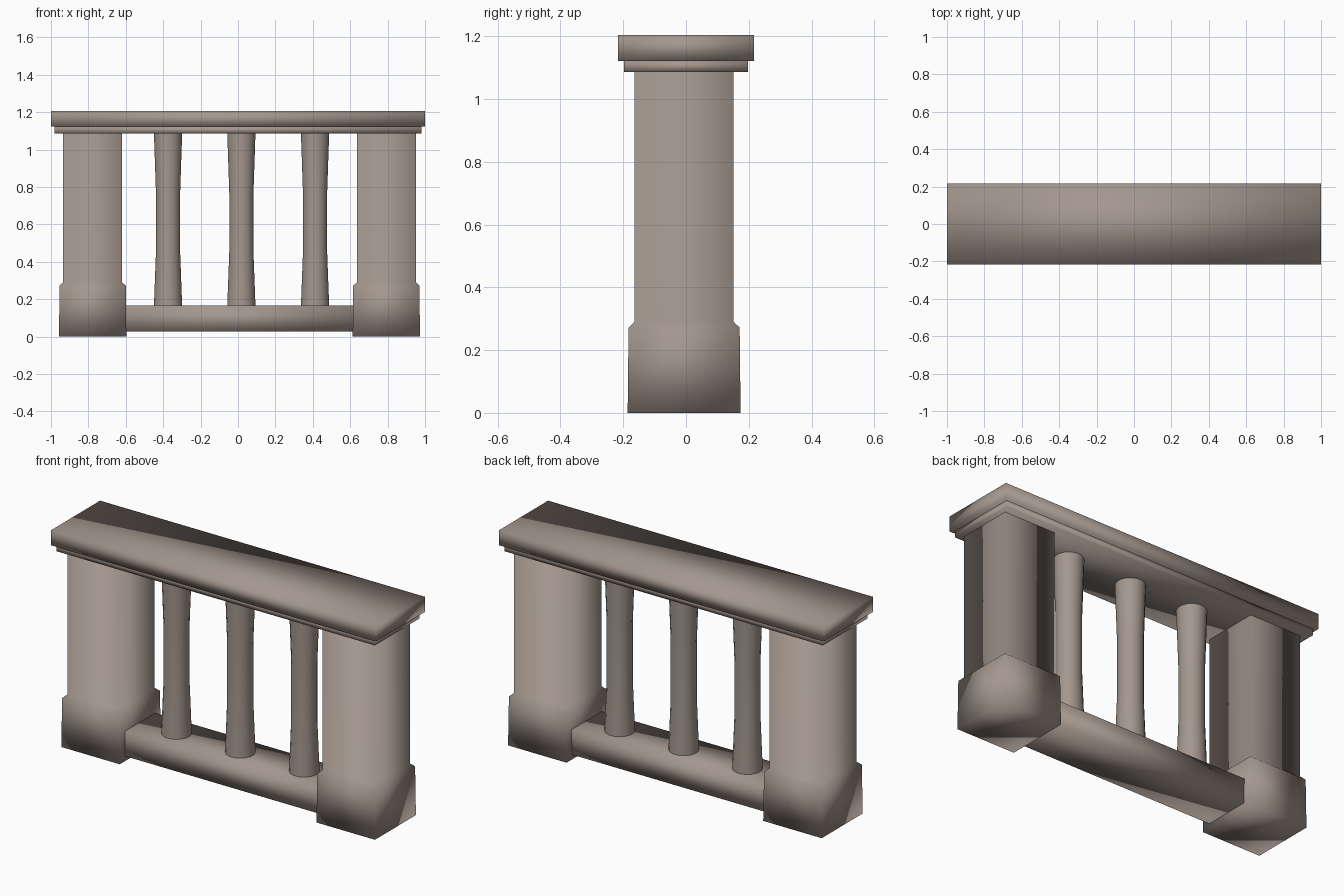
import bpy, bmesh, math

if "Cube" in bpy.data.objects:
    bpy.data.objects.remove(bpy.data.objects["Cube"])

stone = bpy.data.materials.new("warm grey stone")
stone.diffuse_color = (0.37, 0.31, 0.27, 1)
stone.use_nodes = True
stone.node_tree.nodes["Principled BSDF"].inputs["Base Color"].default_value = stone.diffuse_color


def loft(name, cx, cy, rings, sides=4):
    """Stack rings of (z, half_x, half_y); 4 sides gives a box section."""
    bm = bmesh.new()
    k = math.sqrt(2) if sides == 4 else 1
    loops = []
    for z, hx, hy in rings:
        loop = []
        for i in range(sides):
            a = 2 * math.pi * (i + 0.5) / sides
            loop.append(bm.verts.new((cx + k * hx * math.cos(a),
                                      cy + k * hy * math.sin(a), z)))
        loops.append(loop)
    for lo, hi in zip(loops, loops[1:]):
        for i in range(sides):
            j = (i + 1) % sides
            bm.faces.new((lo[i], lo[j], hi[j], hi[i]))
    bm.faces.new(loops[0][::-1])
    bm.faces.new(loops[-1])
    # the boxes are soft shaded throughout, the balusters keep sharp end rims
    for f in bm.faces:
        f.smooth = sides == 4 or len(f.verts) == 4
    mesh = bpy.data.meshes.new(name)
    bm.to_mesh(mesh)
    bm.free()
    mesh.materials.append(stone)
    obj = bpy.data.objects.new(name, mesh)
    bpy.context.collection.objects.link(obj)
    return obj


CY = -0.006  # lower parts sit slightly forward

# Handrail slab and the thin moulding under it
loft("handrail", 0, 0, [(1.122, 1.0, 0.216), (1.205, 1.0, 0.216)])
loft("handrail_moulding", 0, 0, [(1.087, 0.98, 0.197), (1.122, 0.98, 0.197)])

# End posts with chamfered bases
for side, x in (("left", -0.777), ("right", 0.793)):
    loft(side + "_post", x, CY, [(0, 0.18, 0.18), (0.272, 0.177, 0.177),
                                 (0.29, 0.158, 0.158), (1.087, 0.158, 0.158)])

# Bottom rail between the posts
loft("bottom_rail", 0.008, CY, [(0.027, 0.62, 0.133), (0.165, 0.62, 0.133)])

# Waisted round balusters
profile = [(0.163, 0.077), (0.45, 0.066), (0.77, 0.066), (1.089, 0.077)]
for i, x in enumerate((-0.374, 0.018, 0.412)):
    loft(f"baluster_{i + 1}", x, CY, [(z, r, r) for z, r in profile], 16)
